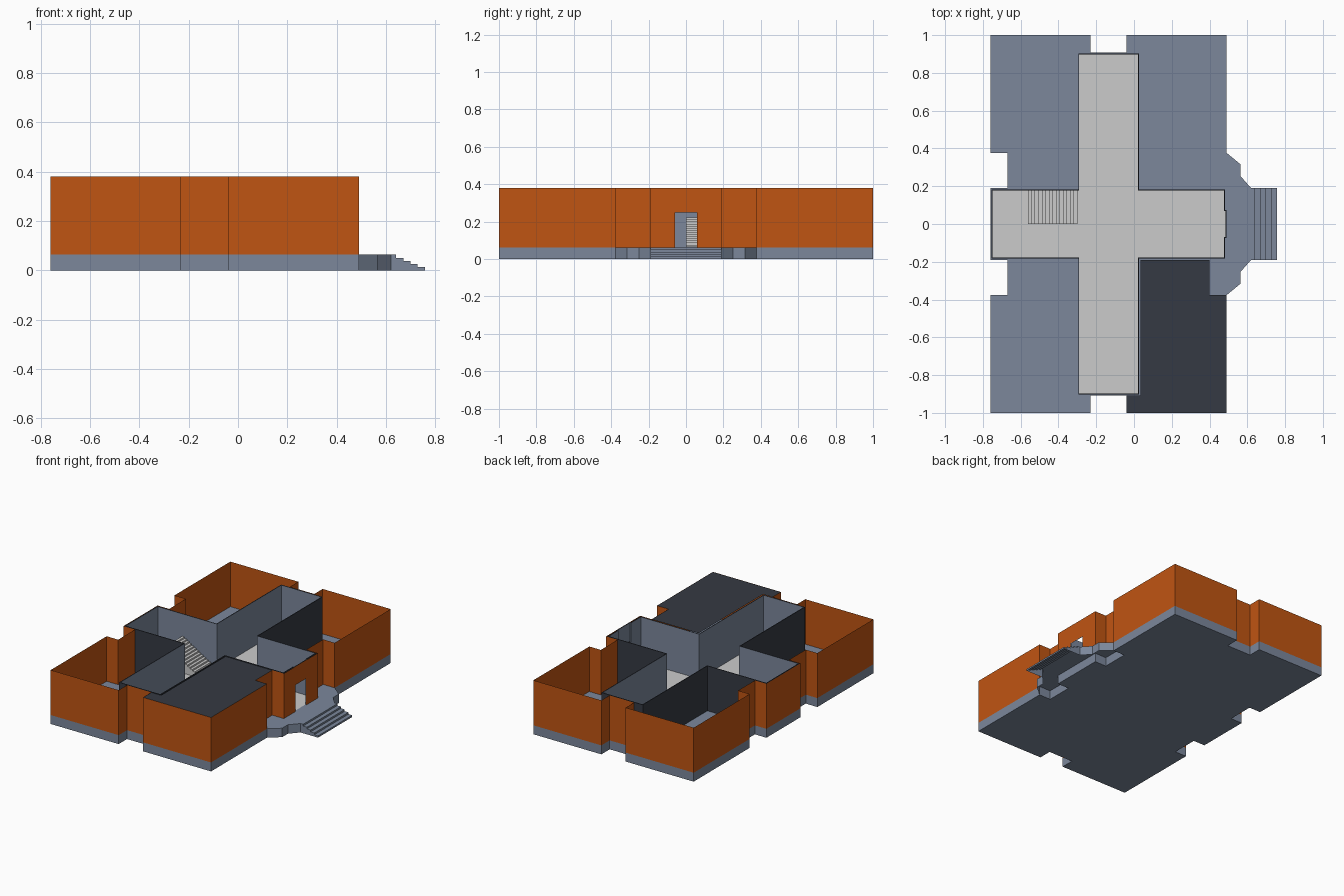
import bpy, bmesh

if "Cube" in bpy.data.objects:
    bpy.data.objects.remove(bpy.data.objects["Cube"])

def material(name, rgb):
    m = bpy.data.materials.new(name)
    m.diffuse_color = (*rgb, 1)
    m.use_nodes = True
    m.node_tree.nodes["Principled BSDF"].inputs["Base Color"].default_value = m.diffuse_color
    return m

SLATE = material("slate", (0.20, 0.245, 0.33))
ORANGE = material("orange_wall", (0.53, 0.09, 0.006))
DARK = material("dark_slate", (0.036, 0.042, 0.056))

BASE, TOP = 0.063, 0.38      # plinth top, wall top
DOOR_Y, DOOR_Z = 0.06, 0.25  # door half width, door head height

def make(name, faces, mat=None):
    """One object from a list of polygons."""
    bm = bmesh.new()
    for f in faces:
        bm.faces.new([bm.verts.new(p) for p in f])
    bmesh.ops.remove_doubles(bm, verts=bm.verts, dist=1e-5)
    me = bpy.data.meshes.new(name)
    bm.to_mesh(me)
    bm.free()
    ob = bpy.data.objects.new(name, me)
    bpy.context.collection.objects.link(ob)
    if mat:
        me.materials.append(mat)
    return ob

def flat(pts, z, up=True):
    f = [(x, y, z) for x, y in pts]
    return f if up else f[::-1]

def panel(p, q, z0, z1):
    return [(*p, z0), (*q, z0), (*q, z1), (*p, z1)]

def edges(pts):
    return list(zip(pts, pts[1:] + pts[:1]))

def walls(pts, z0, z1, door=False, flip=False):
    """Upright panels round an outline, with a doorway in the +x end."""
    out = []
    for p, q in edges(pts):
        if door and p[0] == q[0] > 0.4 and p[1] * q[1] < 0:
            a, b = (p[0], -DOOR_Y), (p[0], DOOR_Y)
            out += [panel(p, a, z0, z1), panel(b, q, z0, z1), panel(a, b, DOOR_Z, z1)]
        else:
            out.append(panel(p, q, z0, z1))
    return [f[::-1] for f in out] if flip else out

def mirrored(half):
    """Close an outline given for y < 0 by mirroring it in y."""
    return half + [(x, -y) for x, y in reversed(half)]

def offset(pts, d):
    """Grow a right-angled outline outwards by d."""
    out, n = [], len(pts)
    for i in range(n):
        x, y = pts[i]
        for a, b in ((pts[i - 1], pts[i]), (pts[i], pts[(i + 1) % n])):
            if abs(a[0] - b[0]) < 1e-6:
                x += d if b[1] > a[1] else -d
            else:
                y += -d if b[0] > a[0] else d
        out.append((x, y))
    return out

# Plinth and outer walls share one notched footprint
foot = mirrored([(-0.76, -0.19), (-0.67, -0.19), (-0.67, -0.377), (-0.76, -0.377),
                 (-0.76, -1), (-0.23, -1), (-0.23, -0.907), (-0.04, -0.907),
                 (-0.04, -1), (0.49, -1), (0.49, -0.377), (0.40, -0.377),
                 (0.40, -0.19), (0.49, -0.19)])
make("plinth", walls(foot, 0, BASE) + [flat(foot, BASE), flat(foot, 0, False)], SLATE)
make("outer_walls", walls(foot, BASE, TOP, door=True), ORANGE)

# Cross-shaped hall: floor, lining, dark outer skin and thin rim
hall = mirrored([(-0.75, -0.178), (-0.29, -0.178), (-0.29, -0.897), (0.022, -0.897),
                 (0.022, -0.178), (0.477, -0.178), (0.477, -0.07), (0.484, -0.07)])
skin = offset(hall, 0.005)
make("hall_floor", [flat(hall, BASE + 0.002)])
make("hall_lining", walls(hall, BASE, TOP, door=True, flip=True), SLATE)
rim = [[(*a, TOP), (*c, TOP), (*d, TOP), (*b, TOP)]
       for (a, b), (c, d) in zip(edges(hall), edges(skin))]
make("hall_outer_skin", walls(skin, BASE, TOP, door=True) + rim, DARK)

# Roof over the single covered corner room
roof = [(-0.04, -1), (0.49, -1), (0.49, -0.377), (0.40, -0.377), (0.40, -0.19),
        (0.035, -0.19), (0.035, -0.907), (-0.04, -0.907)]
make("corner_roof", [flat(roof, TOP - 0.001)], DARK)

# Entrance porch, open underneath
rim_pts = [(0.40, -0.377), (0.49, -0.377), (0.565, -0.315), (0.565, -0.252), (0.62, -0.19)]
porch = mirrored(rim_pts) + [(0.40, 0.19), (0.49, 0.19), (0.49, -0.19), (0.40, -0.19)]
sides = [panel(p, q, 0, BASE) for p, q in zip(rim_pts, rim_pts[1:])]
sides += [[(x, -y, z) for x, y, z in reversed(f)] for f in sides]
make("porch", [flat(porch, BASE)] + sides, SLATE)

def stairs(name, x0, first, run, z0, z1, n, y0, y1, mat=None):
    """n treads descending from z1 to z0, starting at x0."""
    faces, s = [], 1 if run > 0 else -1
    x, rise = x0, (z1 - z0) / n
    for i in range(n):
        nx, z = x + (first if i == 0 else run), z1 - i * rise
        tread = [(x, y0, z), (nx, y0, z), (nx, y1, z), (x, y1, z)]
        faces += [tread, panel((nx, y0), (nx, y1), z - rise, z),
                  panel((x, y0), (nx, y0), z0, z),
                  panel((nx, y1), (x, y1), z0, z)]
        x = nx
    return make(name, faces, mat)

# Entrance steps and the flight inside the hall
stairs("entrance_steps", 0.62, 0.021, 0.029, 0, BASE, 5, -0.19, 0.19, SLATE)
stairs("hall_stairs", -0.56, 0.0186, 0.0186, BASE + 0.002, 0.222, 14, 0.0, 0.178)
make("hall_stairs_back", [panel((-0.56, 0.178), (-0.56, 0.0), BASE + 0.002, 0.222)])
